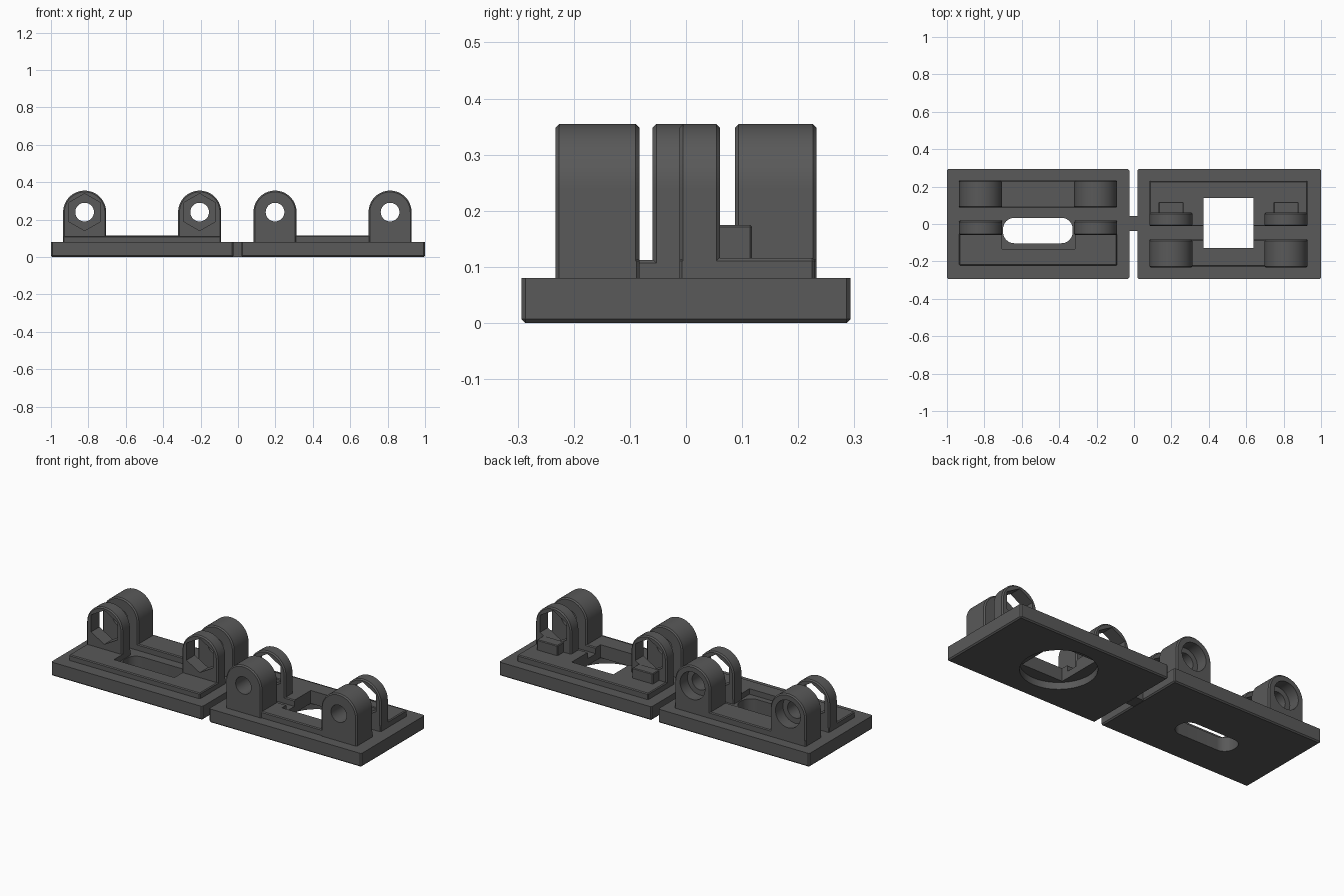
import bpy, bmesh, math

if "Cube" in bpy.data.objects:
    bpy.data.objects.remove(bpy.data.objects["Cube"])

grey = bpy.data.materials.new("dark grey")
grey.diffuse_color = (0.1, 0.1, 0.1, 1)
grey.use_nodes = True
grey.node_tree.nodes["Principled BSDF"].inputs["Base Color"].default_value = grey.diffuse_color


def prism(name, pts, lo, hi, axis, chamfer=0.0, skip_top=False):
    """Extrude a 2D outline along z (points x,y) or y (points x,z)."""
    bm = bmesh.new()
    place = (lambda p, h: (p[0], p[1], h)) if axis == 'z' else (lambda p, h: (p[0], h, p[1]))
    a = [bm.verts.new(place(p, lo)) for p in pts]
    b = [bm.verts.new(place(p, hi)) for p in pts]
    n = len(pts)
    bm.faces.new(a)
    bm.faces.new(b)
    for i in range(n):
        j = (i + 1) % n
        bm.faces.new((a[i], a[j], b[j], b[i]))
    bmesh.ops.recalc_face_normals(bm, faces=bm.faces)
    if chamfer:
        edges = [e for e in bm.edges if e.calc_face_angle() > 0.7
                 and not (skip_top and all(abs(v.co.z - hi) < 1e-5 for v in e.verts))]
        bmesh.ops.bevel(bm, geom=edges, offset=chamfer, segments=1, affect='EDGES')
    me = bpy.data.meshes.new(name)
    bm.to_mesh(me)
    bm.free()
    me.materials.append(grey)
    ob = bpy.data.objects.new(name, me)
    bpy.context.collection.objects.link(ob)
    return ob


def rect(x0, x1, y0, y1):
    return [(x0, y0), (x1, y0), (x1, y1), (x0, y1)]


def ring(cx, cy, r, n, start=0.0):
    return [(cx + r * math.cos(start + math.tau * i / n),
             cy + r * math.sin(start + math.tau * i / n)) for i in range(n)]


def rounded(x0, x1, y0, y1, r, n=10):
    pts = []
    for k, (cx, cy) in enumerate([(x1 - r, y1 - r), (x0 + r, y1 - r), (x0 + r, y0 + r), (x1 - r, y0 + r)]):
        for i in range(n + 1):
            a = math.pi / 2 * (k + i / n)
            pts.append((cx + r * math.cos(a), cy + r * math.sin(a)))
    return pts


def cut(ob, *cutters):
    bpy.context.view_layer.objects.active = ob
    for c in cutters:
        m = ob.modifiers.new("cut", 'BOOLEAN')
        m.operation, m.solver, m.object = 'DIFFERENCE', 'EXACT', c
        bpy.ops.object.modifier_apply(modifier=m.name)
    for c in cutters:
        bpy.data.objects.remove(c)


PLATE, PAD, AXIS, R = 0.08, 0.116, 0.24, 0.115


def lug(name, x, y0, y1, hexagon=False, bore_y=None):
    """Round-topped ear with either a nut pocket or a screw hole."""
    arch = [(x - R, PLATE - 0.015), (x + R, PLATE - 0.015)]
    arch += [(x + R * math.cos(math.pi * i / 32), AXIS + R * math.sin(math.pi * i / 32)) for i in range(33)]
    ob = prism(name, arch, y0, y1, 'y', 0.007)
    if hexagon:
        cut(ob, prism("nut_cutter", ring(x, AXIS, 0.099, 6, math.pi / 2), y0 - 0.1, y1 + 0.1, 'y'))
    else:
        tools = [prism("hole_cutter", ring(x, AXIS, 0.05, 40), y0 - 0.1, y1 + 0.1, 'y')]
        if bore_y is not None:
            tools.append(prism("bore_cutter", ring(x, AXIS, 0.08, 40), bore_y, y1 + 0.1, 'y'))
        cut(ob, *tools)


# Base plates and the link between them
left_plate = prism("left_plate", rect(-1, -0.025, -0.293, 0.293), 0, PLATE, 'z', 0.007, True)
right_plate = prism("right_plate", rect(0.018, 1, -0.293, 0.293), 0, PLATE, 'z', 0.007, True)
prism("link", rect(-0.03, 0.023, -0.037, 0.043), 0, PLATE - 0.001, 'z')

# Raised pads on both plates
z0 = PLATE - 0.012
left_front = prism("left_front_pad", rect(-0.935, -0.09, -0.222, 0.018), z0, 0.112, 'z', 0.005)
prism("left_back_pad", rect(-0.935, -0.09, 0.087, 0.233), z0, PAD, 'z', 0.005)
right_front = prism("right_front_pad", rect(0.083, 0.928, -0.228, -0.083), z0, PAD, 'z', 0.005)
right_back = prism("right_back_pad", rect(0.083, 0.928, -0.012, 0.23), z0, PAD, 'z', 0.005)


# Left opening: rounded slot in the plate, rectangular recess in the pad
cut(left_plate, prism("slot_cutter", rounded(-0.7, -0.328, -0.103, 0.033, 0.06), -0.1, 0.3, 'z'))
cut(left_front, prism("recess_cutter", rect(-0.705, -0.315, -0.135, 0.1), 0, 0.3, 'z'))

# Right opening: square hole with a round pocket underneath
for ob in (right_plate, right_front, right_back):
    cut(ob, prism("square_cutter", rect(0.372, 0.64, -0.127, 0.138), -0.1, 0.3, 'z'))
cut(right_plate, prism("pocket_cutter", ring(0.506, 0.005, 0.2, 64), -0.1, 0.04, 'z'))

# Ears
for i, x in enumerate((-0.82, -0.205), 1):
    lug(f"left_front_lug_{i}", x, -0.06, 0.018, hexagon=True)
    lug(f"left_back_lug_{i}", x, 0.087, 0.233, bore_y=0.165)
for i, x in enumerate((0.198, 0.813), 1):
    lug(f"right_back_lug_{i}", x, -0.012, 0.061, hexagon=True)
    lug(f"right_front_lug_{i}", x, -0.233, -0.083)
    # Small nut stop behind each nut ear
    prism(f"nut_stop_{i}", rect(x - 0.067, x + 0.067, 0.055, 0.118), PAD - 0.01, 0.175, 'z', 0.004)

# Smooth round surfaces, keeping edges crisp
bpy.ops.object.select_all(action='SELECT')
bpy.context.view_layer.objects.active = left_plate
bpy.ops.object.shade_smooth_by_angle(angle=math.radians(30))
